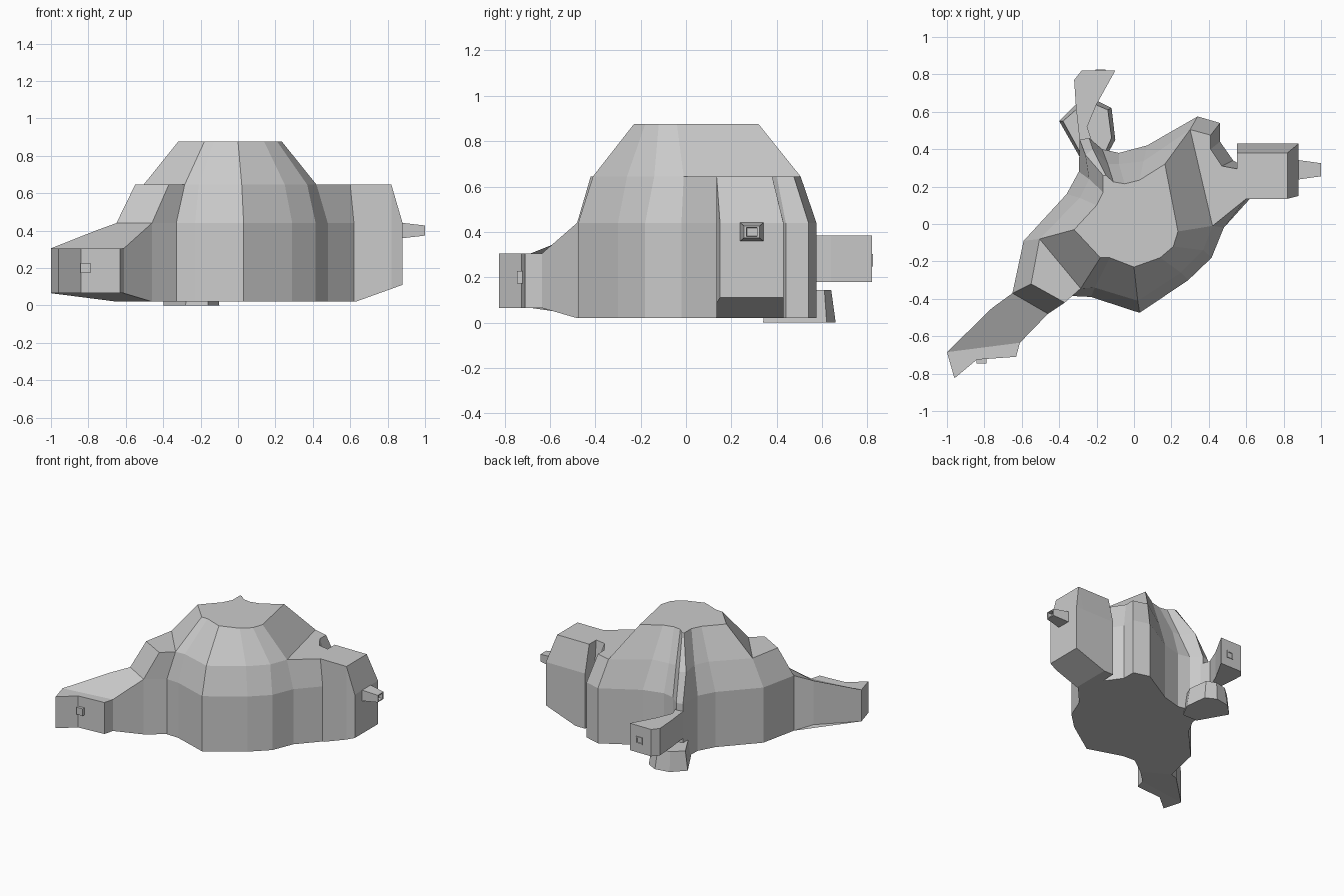
import bpy, bmesh

def loft(name, rings):
    """Skin a stack of 3D rings and cap both ends."""
    bm = bmesh.new()
    loops = [[bm.verts.new(p) for p in r] for r in rings]
    n = len(loops[0])
    for a, b in zip(loops, loops[1:]):
        for i in range(n):
            j = (i + 1) % n
            bm.faces.new((a[i], a[j], b[j], b[i]))
    bm.faces.new(loops[0][::-1])
    bm.faces.new(loops[-1])
    bmesh.ops.remove_doubles(bm, verts=bm.verts, dist=0.0005)
    bmesh.ops.recalc_face_normals(bm, faces=bm.faces)
    me = bpy.data.meshes.new(name)
    bm.to_mesh(me)
    bm.free()
    ob = bpy.data.objects.new(name, me)
    bpy.context.collection.objects.link(ob)
    return ob

def level(pts, z):
    return [(x, y, z) for x, y in pts]

def slab(name, pts):
    """Plan outline with its own bottom and top height per corner."""
    return loft(name, [[(x, y, lo) for x, y, lo, hi in pts],
                       [(x, y, hi) for x, y, lo, hi in pts]])

# Body outline: wide lower wall and the shoulder above it
base = [(.03, -.475), (.29, -.30), (.415, -.18), (.48, -.02), (.62, .135), (.58, .31),
        (.53, .34), (.46, .44), (.46, .54), (.34, .575), (.07, .42), (-.08, .38),
        (-.17, .40), (-.24, .46), (-.29, .45), (-.295, .28), (-.36, .16), (-.59, -.09),
        (-.65, -.37), (-.46, -.48), (-.33, -.385), (-.23, -.39)]
shoulder = [(.02, -.41), (.25, -.26), (.37, -.14), (.42, -.01), (.60, .135), (.55, .295),
            (.47, .31), (.41, .40), (.41, .475), (.30, .505), (.05, .335), (-.08, .32),
            (-.14, .32), (-.22, .40), (-.26, .37), (-.24, .24), (-.29, .14), (-.505, -.08),
            (-.55, -.32), (-.37, -.42), (-.285, -.345), (-.21, -.34)]
loft("body", [level(base, .02), level(base, .44), level(shoulder, .645)])

# Upper dome, skipping the shoulder corners that belong to the limbs
skip = {4, 5, 6, 7, 8, 18, 19}
dome = [p for i, p in enumerate(shoulder) if i not in skip]
crown = [(0, -.23), (.14, -.18), (.21, -.12), (.235, -.04), (.165, .32), (.03, .235),
         (-.05, .215), (-.11, .225), (-.15, .26), (-.165, .26), (-.165, .17), (-.2, .1),
         (-.32, -.03), (-.18, -.18), (-.13, -.18)]
loft("upper_dome", [level(dome, .645), level(crown, .875)])

# Side block, lofted along x
def section(x, y0, lo, yb, top, yt):
    return [(x, y0, lo), (x, yb, lo), (x, yb, min(.44, top)), (x, yt, top), (x, y0, top)]
loft("side_block", [section(.55, .135, .02, .43, .645, .38),
                    section(.63, .135, .02, .43, .645, .38),
                    section(.82, .135, .088, .43, .645, .38),
                    section(.88, .15, .11, .43, .4405, .4295)])

# Front arm and its flat end
slab("arm", [(-.65, -.37, .02, .44), (-.46, -.48, .02, .44), (-.61, -.635, .065, .305),
             (-1, -.685, .065, .305), (-.76, -.45, .065, .40)])
slab("arm_end", [(x, y, .065, .305) for x, y in
                 [(-.61, -.635), (-.63, -.71), (-.84, -.725), (-.96, -.825), (-1, -.685)]])

# Rear tail
slab("tail", [(x, y, .18, .385) for x, y in
              [(-.28, .82), (-.32, .77), (-.31, .62), (-.29, .44), (-.22, .43),
               (-.25, .52), (-.20, .64), (-.10, .82)]])

# Rear foot
foot_low = [(-.40, .55), (-.31, .64), (-.20, .66), (-.12, .62), (-.10, .45), (-.16, .34), (-.28, .34)]
foot_top = [(-.38, .55), (-.30, .62), (-.21, .64), (-.14, .61), (-.12, .46), (-.17, .35), (-.27, .35)]
loft("foot", [level(foot_low, 0), level(foot_top, .145)])

# Small hollow nubs: each step is (position along axis, half width, half height)
def nub(name, axis, u, v, steps):
    rings = []
    for t, w, h in steps:
        ring = [(u - w, v - h), (u + w, v - h), (u + w, v + h), (u - w, v + h)]
        rings.append([(t, a, b) if axis == 'x' else (a, t, b) for a, b in ring])
    return loft(name, rings)
nub("side_nub", 'x', .29, .40, [(.87, .053, .042), (1, .035, .027), (1, .024, .02), (.97, .022, .018)])
nub("arm_nub", 'y', -.815, .20, [(-.70, .027, .027), (-.745, .027, .027)])
nub("tail_nub", 'y', -.18, .275, [(.80, .027, .027), (.825, .027, .027), (.825, .018, .018), (.821, .016, .016)])
